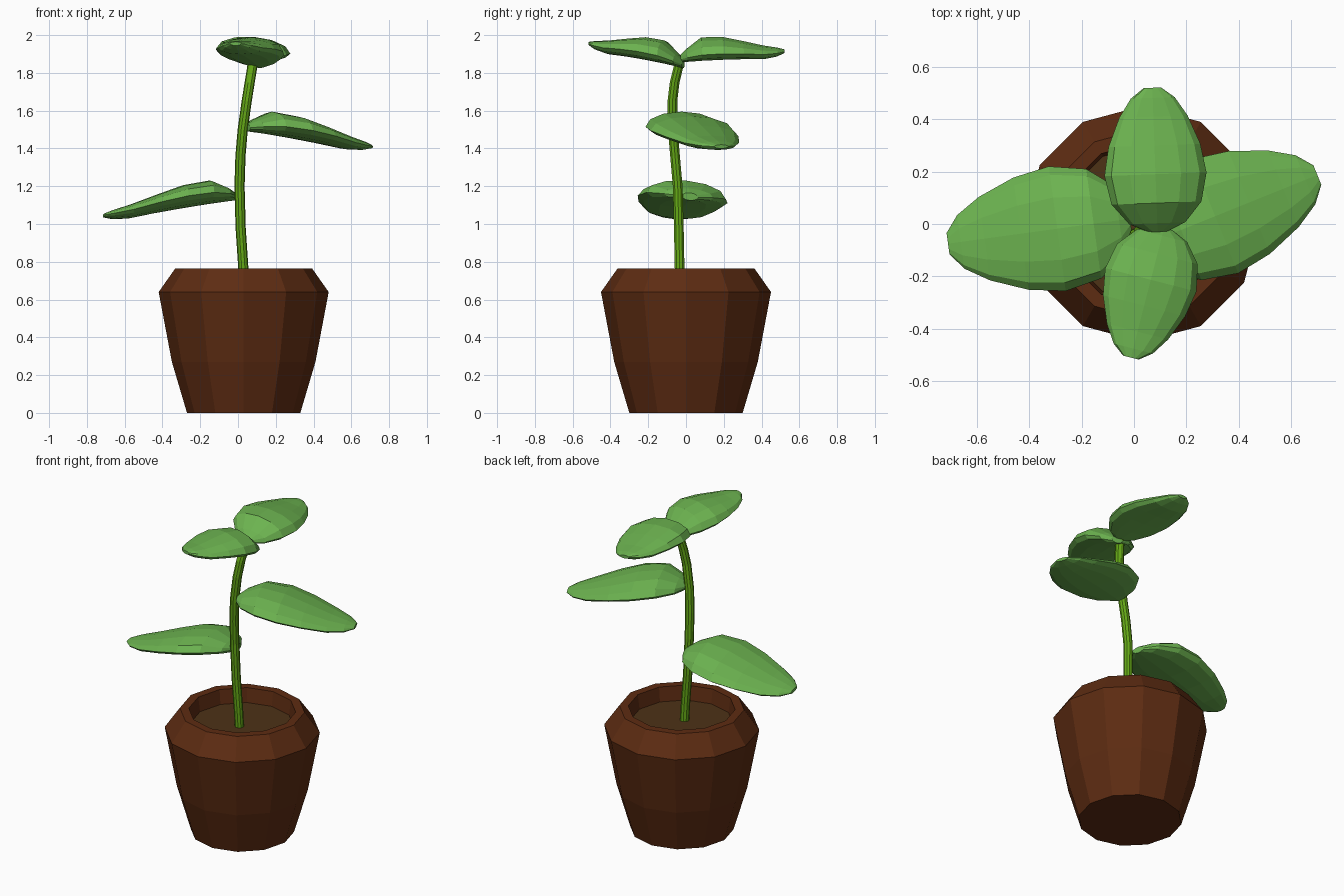
import bpy, bmesh
from math import sin, cos, pi, radians, atan2, hypot
from mathutils import Vector

if "Cube" in bpy.data.objects:
    bpy.data.objects.remove(bpy.data.objects["Cube"])


def material(name, rgb):
    m = bpy.data.materials.new(name)
    m.diffuse_color = (*rgb, 1)
    m.use_nodes = True
    m.node_tree.nodes["Principled BSDF"].inputs["Base Color"].default_value = m.diffuse_color
    return m


POT = material("pot_brown", (0.11, 0.025, 0.006))
SOIL = material("soil_brown", (0.075, 0.032, 0.008))
STEM = material("stem_green", (0.13, 0.40, 0.008))
LEAF = material("leaf_green", (0.15, 0.45, 0.08))


def loft(name, rings, mat, smooth=False):
    """Skin a closed solid through rings of points, capping both ends."""
    bm = bmesh.new()
    rows = [[bm.verts.new(p) for p in ring] for ring in rings]
    n = len(rows[0])
    for a, b in zip(rows, rows[1:]):
        for i in range(n):
            j = (i + 1) % n
            bm.faces.new((a[i], a[j], b[j], b[i]))
    bm.faces.new(rows[0][::-1])
    bm.faces.new(rows[-1])
    bmesh.ops.recalc_face_normals(bm, faces=bm.faces)
    for f in bm.faces:
        f.smooth = smooth and len(f.verts) == 4
    me = bpy.data.meshes.new(name)
    bm.to_mesh(me)
    bm.free()
    me.materials.append(mat)
    ob = bpy.data.objects.new(name, me)
    bpy.context.collection.objects.link(ob)
    return ob


def circle(x, y, z, r, n):
    return [(x + r * cos(2 * pi * i / n), y + r * sin(2 * pi * i / n), z) for i in range(n)]


# Twelve-sided pot: outer wall, rim, inner wall down to the soil
PX = 0.03
pot_profile = [(0.30, 0), (0.38, 0.27), (0.45, 0.64), (0.362, 0.765),
               (0.31, 0.765), (0.295, 0.65)]
loft("pot", [circle(PX, 0, z, r, 12) for r, z in pot_profile], POT)

# Soil disc
loft("soil", [circle(PX, 0, z, 0.298, 12) for z in (0.655, 0.675)], SOIL)

# Bending stem
stem_path = [(0.032, -0.03, 0.66), (0.028, -0.034, 0.77), (0.014, -0.038, 0.98),
             (0.008, -0.044, 1.2), (0.013, -0.058, 1.36), (0.025, -0.07, 1.5),
             (0.046, -0.072, 1.65), (0.062, -0.06, 1.75), (0.08, -0.033, 1.86)]
loft("stem", [circle(x, y, z, 0.027, 10) for x, y, z in stem_path], STEM)

# Leaf stations: position along, half width, rim / top / bottom height off the axis
STATIONS = [(0.0, 0.18, 0.000, 0.020, -0.020),
            (0.06, 0.55, 0.011, 0.050, -0.019),
            (0.20, 0.88, 0.025, 0.105, -0.018),
            (0.40, 1.00, 0.025, 0.100, -0.020),
            (0.60, 0.90, 0.015, 0.070, -0.025),
            (0.80, 0.67, 0.000, 0.038, -0.034),
            (0.93, 0.43, -0.002, 0.022, -0.025),
            (1.0, 0.17, 0.000, 0.010, -0.010)]


def leaf(name, base, tip, half_width, roll=0.0):
    base, tip = Vector(base), Vector(tip)
    axis = tip - base
    side = Vector((-axis.y, axis.x, 0)).normalized()
    rings = []
    for u, w, rim, top, bottom in STATIONS:
        ring = []
        for i in range(12):
            c, s = cos(i * pi / 6), sin(i * pi / 6)
            h = rim + ((top - rim) * s if s > 0 else (rim - bottom) * s) + roll * c * w
            ring.append(base + axis * u + side * (half_width * w * c) + Vector((0, 0, h)))
        rings.append(ring)
    return loft(name, rings, LEAF)


leaf("lower_left_leaf", (-0.015, 0.02, 1.145), (-0.71, -0.075, 1.045), 0.24, 0.02)
leaf("middle_right_leaf", (0.05, -0.075, 1.51), (0.70, 0.187, 1.41), 0.235)
leaf("top_back_leaf", (0.09, -0.03, 1.875), (0.07, 0.52, 1.915), 0.195, 0.015)
leaf("top_front_leaf", (0.115, -0.015, 1.845), (-0.012, -0.51, 1.955), 0.18)
